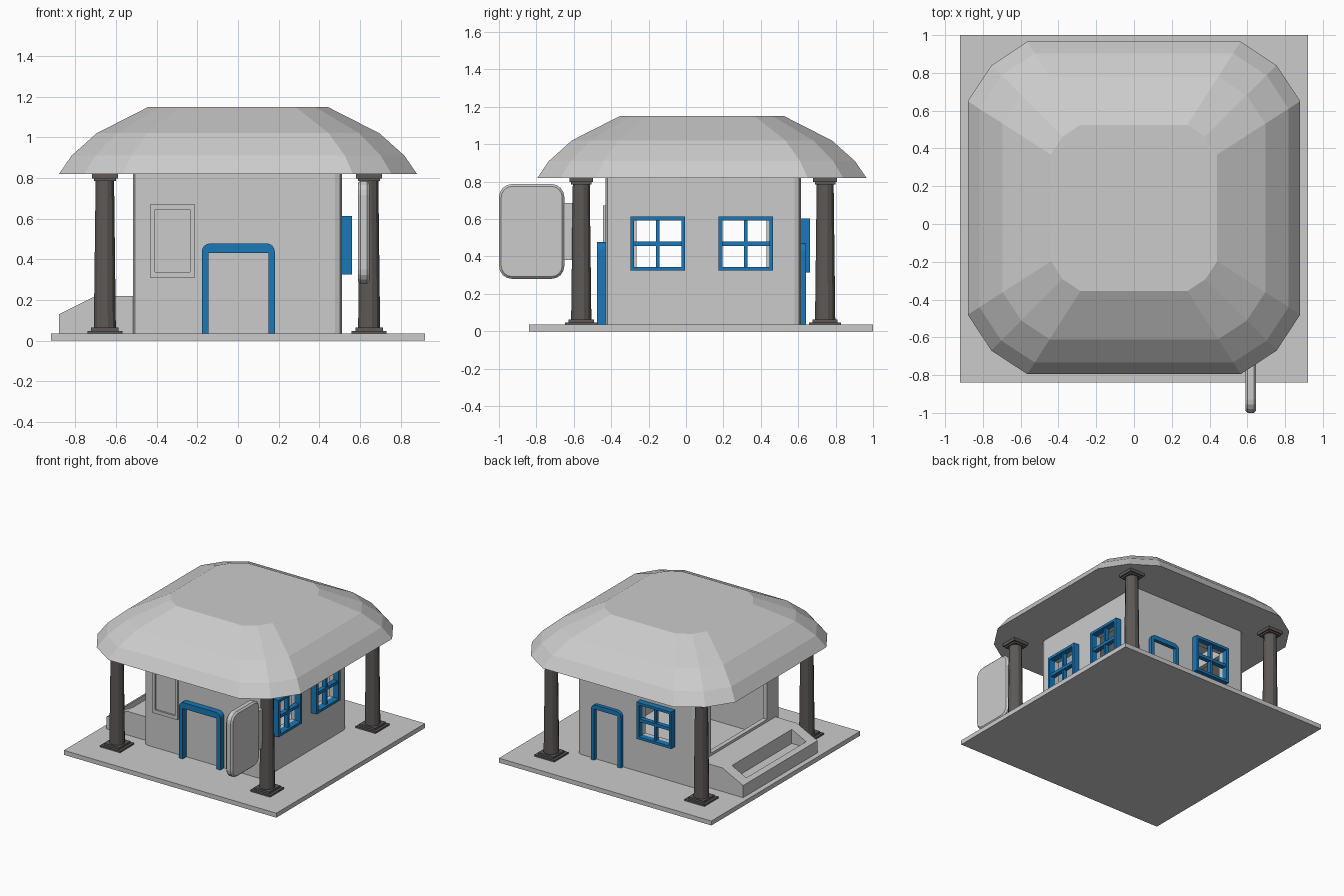
import bpy, bmesh
from math import sin, cos, pi
from mathutils import Vector

if "Cube" in bpy.data.objects:
    bpy.data.objects.remove(bpy.data.objects["Cube"])


def material(name, rgb):
    m = bpy.data.materials.new(name)
    m.diffuse_color = (*rgb, 1)
    m.use_nodes = True
    m.node_tree.nodes["Principled BSDF"].inputs["Base Color"].default_value = m.diffuse_color
    return m


BLUE = material("blue_paint", (0.01, 0.19, 0.48))
DARK = material("dark_wood", (0.11, 0.10, 0.095))


def finish(name, bm, mat=None):
    bmesh.ops.recalc_face_normals(bm, faces=bm.faces)
    me = bpy.data.meshes.new(name)
    bm.to_mesh(me)
    bm.free()
    ob = bpy.data.objects.new(name, me)
    bpy.context.collection.objects.link(ob)
    if mat:
        me.materials.append(mat)
    return ob


def loft(bm, rings):
    """Bridge rings of equal point count and cap both ends."""
    vs = [[bm.verts.new(p) for p in r] for r in rings]
    n = len(vs[0])
    for a, b in zip(vs, vs[1:]):
        for i in range(n):
            bm.faces.new((a[i], a[(i + 1) % n], b[(i + 1) % n], b[i]))
    bm.faces.new(vs[0])
    bm.faces.new(vs[-1])


def prism(name, pts, vec, mat=None):
    bm = bmesh.new()
    loft(bm, [pts, [Vector(p) + Vector(vec) for p in pts]])
    return finish(name, bm, mat)


def boxes(name, spans, mat=None):
    """spans: list of (x0, x1, y0, y1, z0, z1)."""
    bm = bmesh.new()
    for x0, x1, y0, y1, z0, z1 in spans:
        loft(bm, [[(x0, y0, z), (x1, y0, z), (x1, y1, z), (x0, y1, z)] for z in (z0, z1)])
    return finish(name, bm, mat)


def cut(ob, span):
    c = boxes("cutter", [span])
    c.hide_render = True
    m = ob.modifiers.new("cut", 'BOOLEAN')
    m.operation, m.solver, m.object = 'DIFFERENCE', 'EXACT', c
    bpy.context.view_layer.objects.active = ob
    bpy.ops.object.modifier_apply(modifier=m.name)
    bpy.data.objects.remove(c)


def rounded(u0, u1, v0, v1, r, seg):
    pts = []
    for k, (u, v) in enumerate([(u1 - r, v1 - r), (u0 + r, v1 - r), (u0 + r, v0 + r), (u1 - r, v0 + r)]):
        for i in range(seg + 1):
            a = (k + i / seg) * pi / 2
            pts.append((u + r * cos(a), v + r * sin(a)))
    return pts


X0, X1, Y0, Y1, FLOOR, EAVE = -0.517, 0.512, -0.43, 0.615, 0.035, 0.82
T = 0.035

# Ground slab
boxes("base_slab", [(-0.92, 0.92, -0.84, 1.0, 0, FLOOR)])

# Walls: hollow shell with window holes and a serving hatch on the left
walls = prism("walls", [(x, y, FLOOR) for x, y in rounded(X0, X1, Y0, Y1, 0.035, 2)],
              (0, 0, EAVE - FLOOR))
cut(walls, (X0 + T, X1 - T, Y0 + T, Y1 - T, 0, 1))
cut(walls, (X0 - 0.1, X0 + 0.1, -0.265, 0.43, 0.24, 0.72))

# Roof: chamfered square stepping inwards
half = [(0.88, 0.565), (0.755, 0.755), (0.565, 0.88)]
outline = list(half)
for _ in range(3):
    half = [(-y, x) for x, y in half]
    outline += half
bm = bmesh.new()
loft(bm, [[(x * s, 0.085 + y * s, z) for x, y in outline]
          for s, z in [(1, EAVE), (0.93, 0.91), (0.79, 1.02), (0.5, 1.15)]])
finish("roof", bm)

# Columns with stepped square feet and caps
for side, x in (("left", -0.655), ("right", 0.645)):
    for end, y in (("front", -0.56), ("back", 0.744)):
        bm = bmesh.new()
        for h, z0, z1 in [(0.086, FLOOR, 0.048), (0.067, 0.048, 0.064),
                          (0.054, 0.785, 0.797), (0.064, 0.797, EAVE)]:
            loft(bm, [[(x + a * h, y + b * h, z) for a, b in [(1, 1), (-1, 1), (-1, -1), (1, -1)]]
                      for z in (z0, z1)])
        loft(bm, [[(x + r * cos(i * pi / 6 + pi / 12), y + r * sin(i * pi / 6 + pi / 12), z)
                   for i in range(12)] for r, z in [(0.056, 0.064), (0.047, 0.785)]])
        finish(f"{end}_{side}_column", bm, DARK)


# Cross-bar windows, set over holes in the walls
def window(name, u0, u1, z0, z1, place):
    f, um, zm = 0.02, (u0 + u1) / 2, (z0 + z1) / 2
    cut(walls, place(u0 + f, u1 - f, -0.1, 0.1, z0 + f, z1 - f))
    d0, d1 = -0.005, 0.048
    boxes(name, [place(u0, u0 + f, d0, d1, z0, z1), place(u1 - f, u1, d0, d1, z0, z1),
                 place(u0 + f, u1 - f, d0, d1, z0, z0 + f),
                 place(u0 + f, u1 - f, d0, d1, z1 - f, z1),
                 place(um - 0.009, um + 0.009, 0, 0.032, z0 + f, z1 - f),
                 place(u0 + f, u1 - f, 0, 0.036, zm - 0.012, zm + 0.012)], BLUE)


def on_right(u0, u1, d0, d1, z0, z1):
    return (X1 + d0, X1 + d1, u0, u1, z0, z1)


def on_back(u0, u1, d0, d1, z0, z1):
    return (u0, u1, Y1 + d0, Y1 + d1, z0, z1)


window("right_front_window", -0.297, -0.005, 0.324, 0.613, on_right)
window("right_back_window", 0.174, 0.466, 0.324, 0.613, on_right)
window("back_window", -0.335, -0.035, 0.313, 0.602, on_back)


# Door surrounds: arch-shaped frame with rounded top corners
def door(name, x0, x1, top, y, depth, f, ft):
    r = 0.04
    arc = [i * pi / 8 for i in range(5)]
    pts = [(x1, FLOOR)] + [(x1 - r + r * cos(a), top - r + r * sin(a)) for a in arc]
    pts += [(x0 + r - r * sin(a), top - r + r * cos(a)) for a in arc] + [(x0, FLOOR)]
    pts += [(x0 + f, FLOOR), (x0 + f, top - ft), (x1 - f, top - ft), (x1 - f, FLOOR)]
    prism(name, [(u, y, z) for u, z in pts], (0, depth, 0), BLUE)


door("front_door_frame", -0.178, 0.181, 0.478, Y0 + 0.005, -0.051, 0.032, 0.047)
door("back_door_frame", 0.115, 0.374, 0.47, Y1 - 0.005, 0.032, 0.028, 0.035)

# Notice panel on the front wall
px0, px1, pz0, pz1, pf = -0.43, -0.213, 0.309, 0.672, 0.022
ya, yb = Y0 - 0.014, Y0 + 0.003
boxes("front_panel", [(px0, px0 + pf, ya, yb, pz0, pz1), (px1 - pf, px1, ya, yb, pz0, pz1),
                      (px0 + pf, px1 - pf, ya, yb, pz0, pz0 + 0.028),
                      (px0 + pf, px1 - pf, ya, yb, pz1 - 0.028, pz1)])

# Counter with sloped front and a sunken tray
counter = prism("counter", [(x, -0.37, z) for x, z in [(X0, FLOOR), (-0.88, FLOOR), (-0.88, 0.13),
                                                       (-0.70, 0.22), (X0, 0.22)]], (0, 0.92, 0))
cut(counter, (-0.845, -0.72, -0.28, 0.46, 0.10, 0.4))

# Hanging sign board and its bracket on the front right column
sign = prism("sign_board", [(0.59, y, z) for y, z in rounded(-1.0, -0.65, 0.28, 0.787, 0.07, 4)],
             (0.057, 0, 0))
bev = sign.modifiers.new("soft_rim", 'BEVEL')
bev.width, bev.segments, bev.limit_method, bev.angle_limit = 0.012, 1, 'ANGLE', 1.0
boxes("sign_bracket", [(0.6, 0.637, -0.66, -0.6, 0.38, 0.685)])
